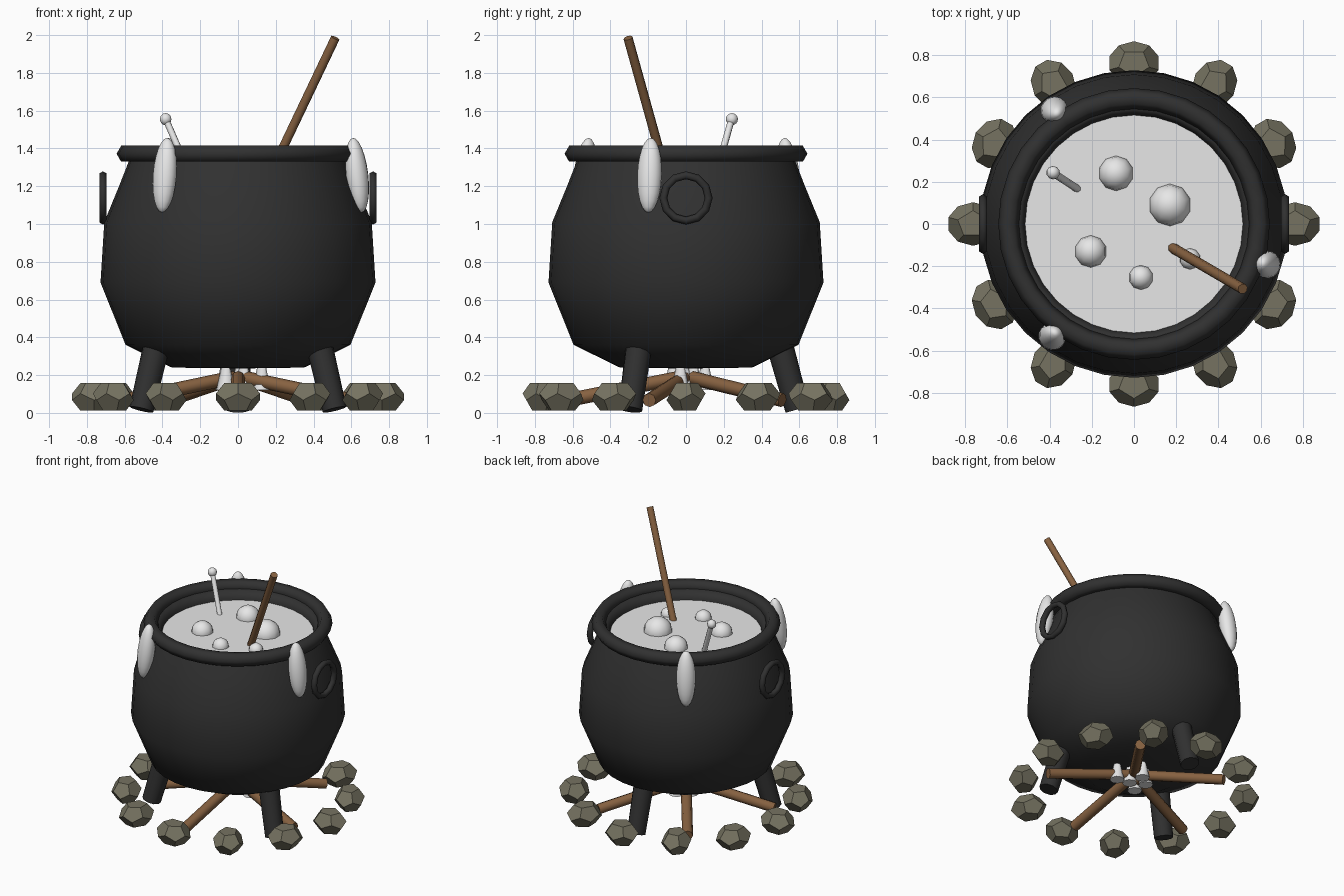
import bpy, bmesh
from math import pi, sin, cos, radians
from mathutils import Vector, Matrix

cube = bpy.data.objects.get("Cube")
if cube:
    bpy.data.objects.remove(cube, do_unlink=True)


def material(name, rgb):
    m = bpy.data.materials.new(name)
    m.use_nodes = True
    color = (*rgb, 1)
    m.diffuse_color = color
    bsdf = next(n for n in m.node_tree.nodes if n.type == 'BSDF_PRINCIPLED')
    bsdf.inputs["Base Color"].default_value = color
    return m


IRON = material("black_iron", (0.03, 0.03, 0.03))
WHITE = material("pale_white", (0.8, 0.8, 0.8))
WOOD = material("brown_wood", (0.24, 0.12, 0.052))
STONE = material("grey_stone", (0.18, 0.17, 0.12))


def finish(name, bm, mat, smooth=None):
    """Turn a bmesh into an object; smooth is the sharp-edge angle in degrees."""
    bmesh.ops.recalc_face_normals(bm, faces=bm.faces)
    mesh = bpy.data.meshes.new(name)
    bm.to_mesh(mesh)
    bm.free()
    mesh.materials.append(mat)
    obj = bpy.data.objects.new(name, mesh)
    bpy.context.collection.objects.link(obj)
    if smooth:
        bpy.ops.object.select_all(action='DESELECT')
        obj.select_set(True)
        bpy.context.view_layer.objects.active = obj
        bpy.ops.object.shade_smooth_by_angle(angle=radians(smooth))
    return obj


def polar(angle, r, z):
    return Vector((r * cos(angle), r * sin(angle), z))


def lathe(name, profile, mat, smooth, steps=32, closed=False, place=Matrix()):
    """Spin an (r, z) profile around the z axis, then place it."""
    bm = bmesh.new()
    verts = [bm.verts.new((r, 0, z)) for r, z in profile]
    pairs = list(zip(verts, verts[1:]))
    if closed:
        pairs.append((verts[-1], verts[0]))
    edges = [bm.edges.new(p) for p in pairs]
    bmesh.ops.spin(bm, geom=verts + edges, cent=(0, 0, 0), axis=(0, 0, 1),
                   angle=2 * pi, steps=steps)
    bmesh.ops.remove_doubles(bm, verts=bm.verts, dist=0.0005)
    bm.transform(place)
    return finish(name, bm, mat, smooth)


def ring(name, major, minor, mat, steps, place):
    section = [(major + minor * cos(i * pi / 3), minor * sin(i * pi / 3))
               for i in range(6)]
    return lathe(name, section, mat, 180, steps, True, place)


def rod(name, start, end, r1, r2, sides, mat):
    start, end = Vector(start), Vector(end)
    axis = end - start
    place = (Matrix.Translation((start + end) / 2)
             @ axis.to_track_quat('Z', 'Y').to_matrix().to_4x4())
    bm = bmesh.new()
    bmesh.ops.create_cone(bm, cap_ends=True, segments=sides, radius1=r1,
                          radius2=r2, depth=axis.length, matrix=place)
    return finish(name, bm, mat, 50)


def ball(name, place, mat, u=10, v=8):
    bm = bmesh.new()
    bmesh.ops.create_uvsphere(bm, u_segments=u, v_segments=v, radius=1, matrix=place)
    return finish(name, bm, mat, 180)


# Pot body, with its wall turned over the rim and down to the liquid
lathe("pot_body", [(0, 0.235), (0.35, 0.24), (0.595, 0.36), (0.728, 0.69),
                   (0.708, 1.01), (0.63, 1.2), (0.575, 1.34), (0.55, 1.38),
                   (0.517, 1.31), (0.51, 1.26)], IRON, 180)
ring("pot_rim", 0.594, 0.049, IRON, 32, Matrix.Translation((0, 0, 1.372)))

# Side ring handles
for side, x in (("left", 0.715), ("right", -0.715)):
    ring(side + "_handle", 0.12, 0.021, IRON, 12,
         Matrix.Translation((x, 0, 1.138)) @ Matrix.Rotation(pi / 2, 4, 'Y'))

# Three splayed legs
for i in range(3):
    a = radians(90 + 120 * i)
    rod(f"leg_{i + 1}", polar(a, 0.59, 0.018), polar(a, 0.48, 0.42),
        0.065, 0.072, 10, IRON)

# Liquid surface and bubbles
lathe("liquid", [(0, 1.3), (0.52, 1.3)], WHITE, None)
bubbles = [(-0.085, 0.24, 0.083), (0.17, 0.09, 0.1), (-0.205, -0.13, 0.076),
           (0.033, -0.253, 0.058), (0.265, -0.165, 0.05)]
for i, (x, y, r) in enumerate(bubbles):
    ball(f"bubble_{i + 1}",
         Matrix.Translation((x, y, 1.3)) @ Matrix.Scale(r, 4), WHITE)

# Stirring stick and knobbed bone
rod("stirring_stick", (0.16, -0.1, 1.24), (0.515, -0.307, 1.985), 0.025, 0.025, 8, WOOD)
rod("bone_shaft", (-0.25, 0.155, 1.25), (-0.38, 0.24, 1.55), 0.018, 0.018, 8, WHITE)
ball("bone_knob", Matrix.Translation((-0.383, 0.243, 1.555)) @ Matrix.Scale(0.032, 4), WHITE)

# Long drips hanging over the rim
for i, deg in enumerate((125, 234, 343)):
    place = (Matrix.Rotation(radians(deg), 4, 'Z')
             @ Matrix.Translation((0.66, 0, 1.258))
             @ Matrix.Rotation(radians(-7), 4, 'Y')
             @ Matrix.Diagonal((0.058, 0.066, 0.199, 1)))
    ball(f"drip_{i + 1}", place, WHITE, 16, 12)

# Firewood and flames beneath the pot
for i in range(5):
    a = radians(54 + 72 * i)
    rod(f"log_{i + 1}", polar(a, 0.63, 0.067), polar(a, 0.04, 0.185),
        0.037, 0.037, 8, WOOD)
flames = [(0.125, -0.03), (-0.065, -0.07), (0.01, 0.1), (0.03, -0.01), (-0.07, 0.04)]
for i, (x, y) in enumerate(flames):
    rod(f"flame_{i + 1}", (x, y, 0.12), (x, y, 0.34), 0.05, 0.002, 8, WHITE)

# Ring of twelve flattened, twelve-sided stones
for i in range(12):
    a = i * pi / 6
    bm = bmesh.new()
    for r, z, shift in ((0.607, 0.795, 0), (0.982, 0.188, 0),
                        (0.982, -0.188, 1), (0.607, -0.795, 1)):
        for k in range(5):
            bm.verts.new(polar(pi / 2 + (2 * k + shift) * pi / 5, r, z))
    bmesh.ops.convex_hull(bm, input=bm.verts)
    bmesh.ops.dissolve_limit(bm, angle_limit=0.05, verts=bm.verts, edges=bm.edges)
    bm.transform(Matrix.Translation(polar(a, 0.762, 0.085))
                 @ Matrix.Rotation(-2 * a, 4, 'Z')
                 @ Matrix.Diagonal((0.125, 0.105, 0.092, 1)))
    finish(f"stone_{i + 1}", bm, STONE)
